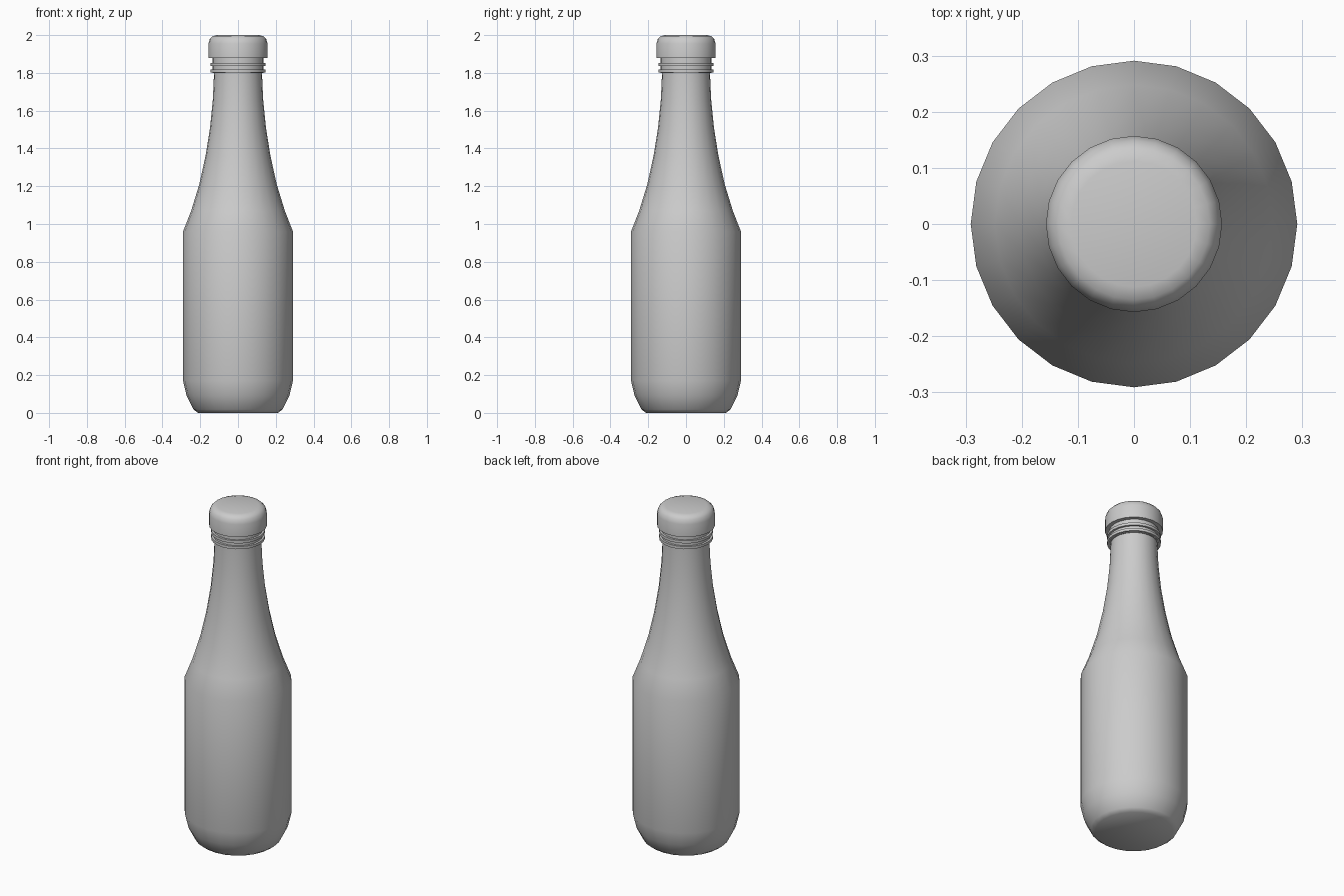
import bpy, bmesh, math

SIDES = 24

cube = bpy.data.objects.get("Cube")
if cube:
    bpy.data.objects.remove(cube, do_unlink=True)

# One plain grey for the whole model
grey = bpy.data.materials.new("plain grey")
grey.use_nodes = True
COLOUR = (0.6, 0.6, 0.6, 1.0)
grey.diffuse_color = COLOUR
grey.node_tree.nodes["Principled BSDF"].inputs["Base Color"].default_value = COLOUR


def lathe(name, profile, closed=False, angle=40):
    """Turn a (radius, height) profile around z; open profiles get end caps."""
    bm = bmesh.new()
    rings = []
    for r, z in profile:
        rings.append([bm.verts.new((r * math.cos(2 * math.pi * i / SIDES),
                                    r * math.sin(2 * math.pi * i / SIDES), z))
                      for i in range(SIDES)])
    pairs = list(zip(rings, rings[1:]))
    if closed:
        pairs.append((rings[-1], rings[0]))
    for low, high in pairs:
        for i in range(SIDES):
            j = (i + 1) % SIDES
            bm.faces.new((low[i], low[j], high[j], high[i]))
    if not closed:
        bm.faces.new(rings[0][::-1])
        bm.faces.new(rings[-1])
    bmesh.ops.recalc_face_normals(bm, faces=bm.faces)
    mesh = bpy.data.meshes.new(name)
    bm.to_mesh(mesh)
    bm.free()
    mesh.materials.append(grey)
    obj = bpy.data.objects.new(name, mesh)
    bpy.context.collection.objects.link(obj)
    bpy.ops.object.select_all(action="DESELECT")
    obj.select_set(True)
    bpy.context.view_layer.objects.active = obj
    bpy.ops.object.shade_smooth_by_angle(angle=math.radians(angle))
    return obj


# Body with rounded foot, straight sides and a long curved shoulder
lathe("bottle_body", [
    (0.212, 0.0), (0.235, 0.018), (0.272, 0.09), (0.291, 0.17), (0.291, 0.96),
    (0.248, 1.07), (0.205, 1.21), (0.172, 1.36), (0.148, 1.51),
    (0.133, 1.66), (0.127, 1.80), (0.127, 1.90)])

# Thread rings under the cap
for n, z in enumerate((1.81, 1.845)):
    lathe(f"neck_ring_{n + 1}", [
        (0.12, z - 0.008), (0.146, z - 0.008),
        (0.146, z + 0.008), (0.12, z + 0.008)], closed=True)

# Collar between the rings and the cap
lathe("neck_collar", [(0.134, 1.80), (0.134, 1.885)])

# Cap with a rounded top edge
lathe("cap", [
    (0.157, 1.88), (0.157, 1.955), (0.149, 1.98), (0.135, 1.994), (0.112, 2.0)])
